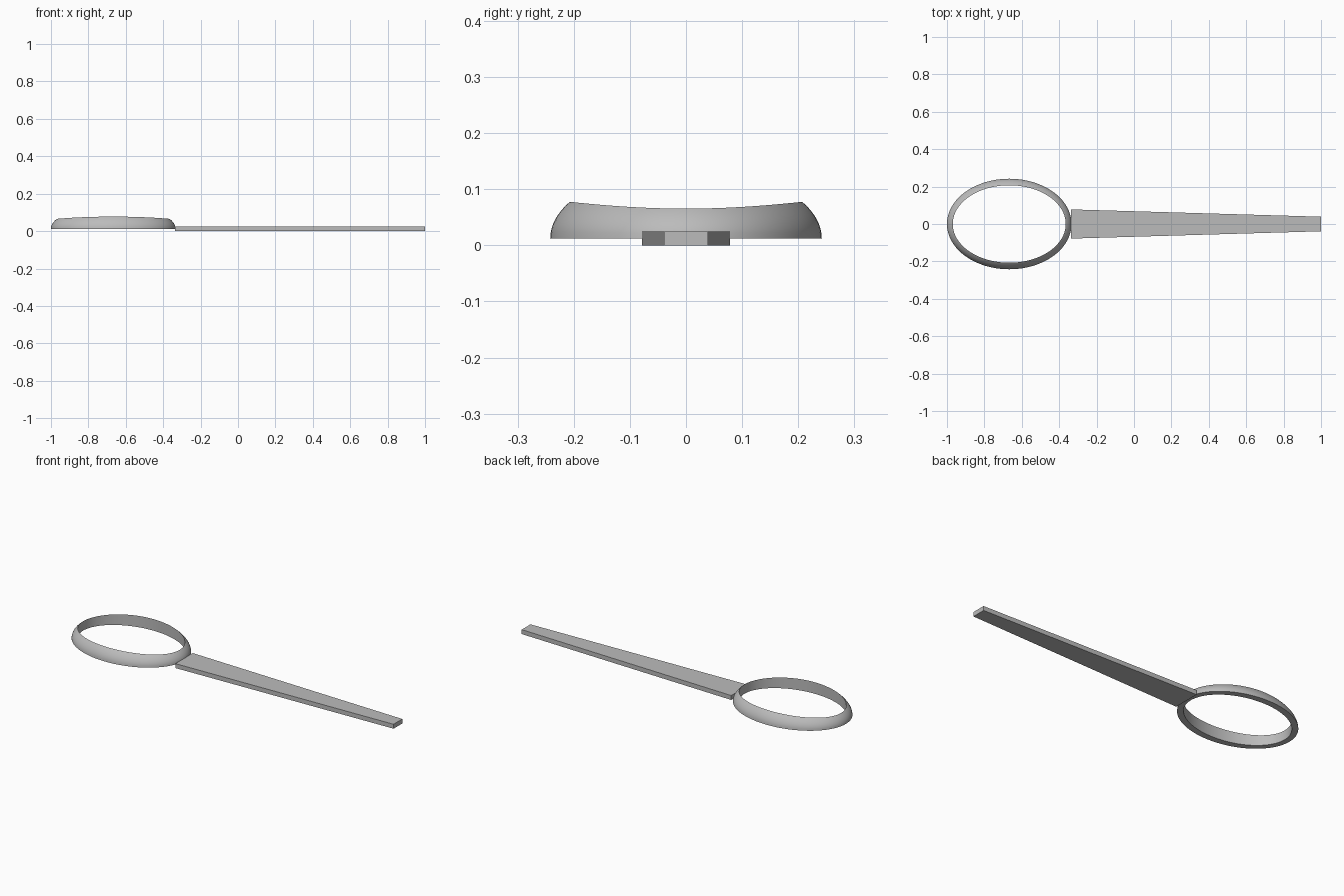
import bpy, bmesh
from math import cos, sin, pi, sqrt, radians

if "Cube" in bpy.data.objects:
    bpy.data.objects.remove(bpy.data.objects["Cube"])

grey = bpy.data.materials.new("plain grey")
grey.use_nodes = True
grey.diffuse_color = (0.5, 0.5, 0.5, 1)
grey.node_tree.nodes["Principled BSDF"].inputs["Base Color"].default_value = grey.diffuse_color


def finish(name, bm, location):
    bmesh.ops.recalc_face_normals(bm, faces=bm.faces)
    mesh = bpy.data.meshes.new(name)
    bm.to_mesh(mesh)
    bm.free()
    mesh.materials.append(grey)
    obj = bpy.data.objects.new(name, mesh)
    obj.location = location
    bpy.context.collection.objects.link(obj)
    return obj


# Ring: low elliptical dome bored through by an upright elliptical hole
SEGMENTS, STEPS = 128, 10
OUTER, INNER, DOME = (0.333, 0.242), (0.302, 0.207), 0.1255
bm = bmesh.new()
loops = []
for i in range(SEGMENTS):
    a = 2 * pi * i / SEGMENTS
    loop = []
    for k in range(STEPS + 1):
        t = (k / STEPS) ** 1.5      # finer steps near the steep foot
        x, y = [(o + (n - o) * t) * f for o, n, f in zip(OUTER, INNER, (cos(a), sin(a)))]
        r2 = (x / OUTER[0]) ** 2 + (y / OUTER[1]) ** 2
        loop.append(bm.verts.new((x, y, DOME * sqrt(max(0, 1 - r2)))))
    loop.append(bm.verts.new((INNER[0] * cos(a), INNER[1] * sin(a), 0)))
    loops.append(loop)
for i, loop in enumerate(loops):
    after = loops[(i + 1) % SEGMENTS]
    for k in range(len(loop)):
        n = (k + 1) % len(loop)
        bm.faces.new((loop[k], after[k], after[n], loop[n]))
ring = finish("ring", bm, (-0.667, 0, 0.0125))
bpy.context.view_layer.objects.active = ring
ring.select_set(True)
bpy.ops.object.shade_smooth_by_angle(angle=radians(35))

# Handle: flat bar tapering to the free end
bm = bmesh.new()
outline = [(-0.337, -0.078), (1, -0.039), (1, 0.039), (-0.337, 0.078)]
base = bm.faces.new([bm.verts.new((x, y, 0)) for x, y in outline])
top = bmesh.ops.extrude_face_region(bm, geom=[base])["geom"]
bmesh.ops.translate(bm, vec=(0, 0, 0.025),
                    verts=[v for v in top if isinstance(v, bmesh.types.BMVert)])
finish("handle", bm, (0, 0, 0))
